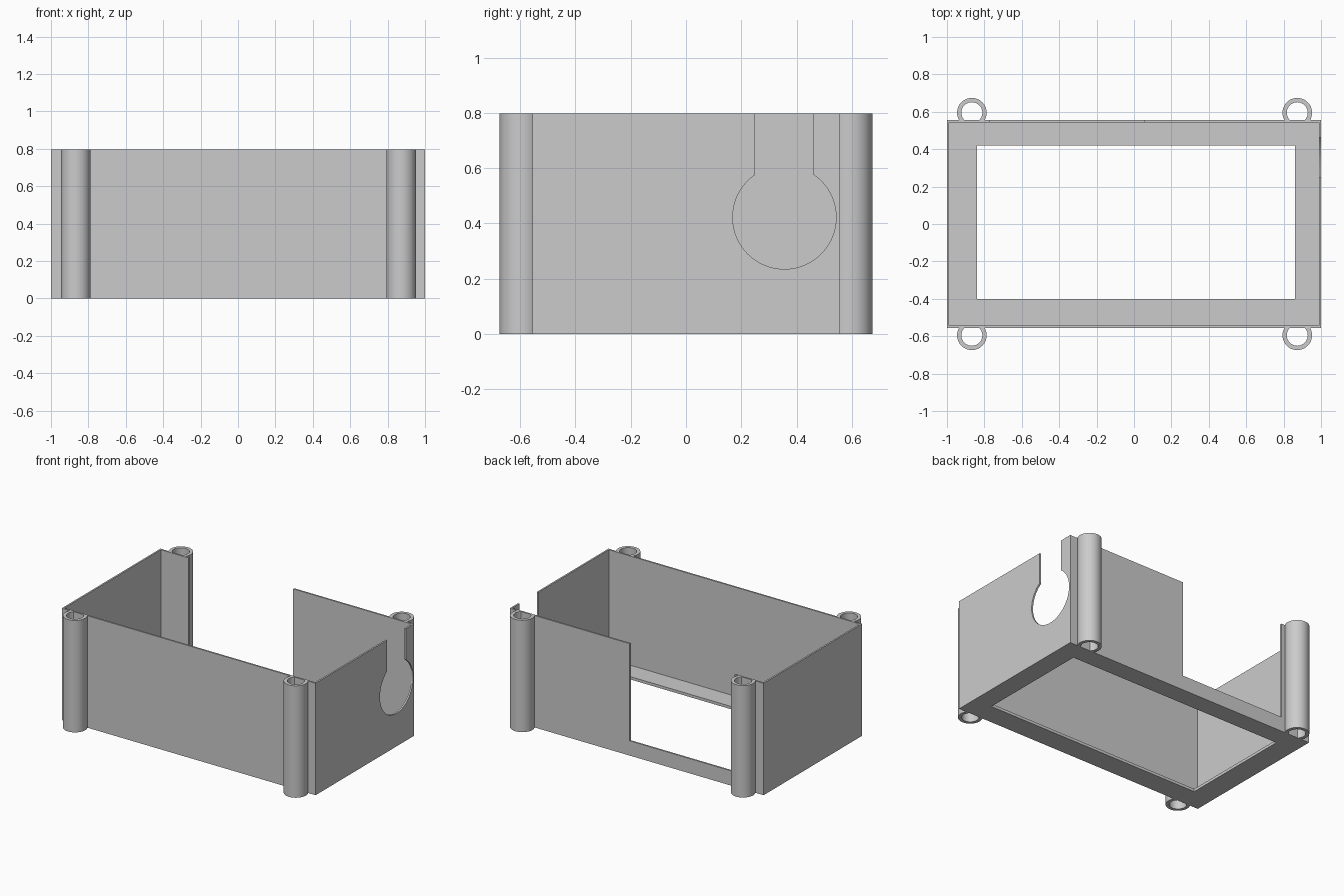
import bpy, bmesh
from math import radians, degrees, asin, cos, sin, pi
from mathutils import Vector

cube = bpy.data.objects.get("Cube")
if cube:
    bpy.data.objects.remove(cube, do_unlink=True)

grey = bpy.data.materials.new("grey plastic")
grey.use_nodes = True
colour = (0.6, 0.6, 0.6, 1)
grey.diffuse_color = colour
grey.node_tree.nodes["Principled BSDF"].inputs["Base Color"].default_value = colour

HEIGHT, WALL, FLOOR = 0.797, 0.012, 0.02
X, Y = 1.0, 0.555
XI, YI = X - WALL, Y - WALL


def prism(name, points, depth, faces=None):
    """Extrude a flat outline (or a set of flat faces) along depth."""
    bm = bmesh.new()
    verts = [bm.verts.new(p) for p in points]
    flat = [bm.faces.new([verts[i] for i in f]) for f in faces or [range(len(verts))]]
    result = bmesh.ops.extrude_face_region(bm, geom=flat, use_keep_orig=True)
    moved = [g for g in result["geom"] if isinstance(g, bmesh.types.BMVert)]
    bmesh.ops.translate(bm, verts=moved, vec=Vector(depth))
    bmesh.ops.recalc_face_normals(bm, faces=bm.faces)
    mesh = bpy.data.meshes.new(name)
    bm.to_mesh(mesh)
    bm.free()
    mesh.materials.append(grey)
    obj = bpy.data.objects.new(name, mesh)
    bpy.context.collection.objects.link(obj)
    bpy.ops.object.select_all(action="DESELECT")
    obj.select_set(True)
    bpy.context.view_layer.objects.active = obj
    bpy.ops.object.shade_smooth_by_angle(angle=radians(30))
    return obj


def arc(cx, cy, r, start, end, steps=48):
    angles = [start + (end - start) * i / steps for i in range(steps + 1)]
    return [(cx + r * cos(a), cy + r * sin(a)) for a in angles]


def rect(x0, x1, y0, y1):
    return [(x0, y0), (x1, y0), (x1, y1), (x0, y1)]


# Floor rim with its large opening
rim = rect(-XI, XI, -YI, YI) + rect(-0.84, 0.86, -0.40, 0.42)
prism("floor_rim", [(x, y, 0) for x, y in rim], (0, 0, FLOOR),
      [(i, (i + 1) % 4, (i + 1) % 4 + 4, i + 4) for i in range(4)])

# Plain front and left-hand walls
prism("front_wall", [(x, -Y, z) for x, z in rect(-X, X, 0, HEIGHT)], (0, WALL, 0))
prism("plain_side_wall", [(-X, y, z) for y, z in rect(-YI, YI, 0, HEIGHT)], (WALL, 0, 0))

# Back wall with a wide open notch
gap0, gap1, sill = -0.77, 0.055, 0.105
back = [(-X, 0), (X, 0), (X, HEIGHT), (gap1, HEIGHT), (gap1, sill),
        (gap0, sill), (gap0, HEIGHT), (-X, HEIGHT)]
prism("back_wall", [(x, Y, z) for x, z in back], (0, -WALL, 0))

# Side wall with a keyhole cut open to the top
ky, kz, kr, half_slot = 0.356, 0.422, 0.187, 0.106
a = asin(half_slot / kr)
keyhole = arc(ky, kz, kr, pi / 2 - a, pi / 2 + a - 2 * pi, 64)
side = ([(-YI, 0), (YI, 0), (YI, HEIGHT), (ky + half_slot, HEIGHT)] + keyhole
        + [(ky - half_slot, HEIGHT), (-YI, HEIGHT)])
prism("keyhole_side_wall", [(X, y, z) for y, z in side], (-WALL, 0, 0))

# Corner screw tubes, trimmed where they meet the walls
outer_r, inner_r, offset = 0.079, 0.056, 0.04


def open_ring(r):
    a = asin(offset / r)
    return arc(0, offset, r, -a, pi + a)


ring = open_ring(outer_r) + open_ring(inner_r)
n = len(ring) // 2
quads = [(i, i + 1, n + i + 1, n + i) for i in range(n - 1)]
for side_name, x in (("left", 0.873), ("right", -0.867)):
    for end_name, s in (("front", -1), ("back", 1)):
        prism(f"{end_name}_{side_name}_tube",
              [(x + px, s * (Y + py), 0) for px, py in ring], (0, 0, HEIGHT), quads)
